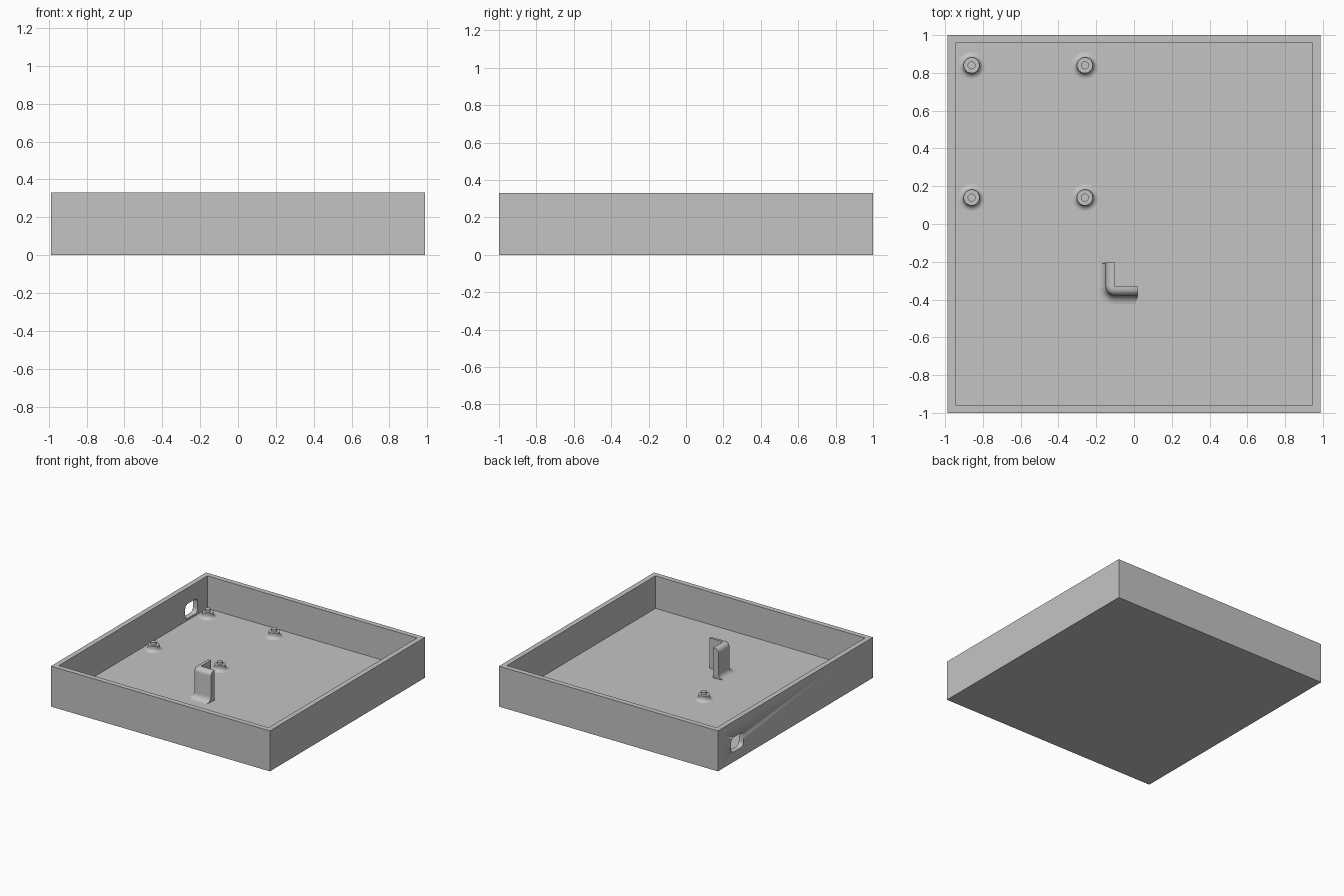
import bpy
import bmesh
import math
from mathutils import Matrix, Vector

if "Cube" in bpy.data.objects:
    bpy.data.objects.remove(bpy.data.objects["Cube"], do_unlink=True)

HALF_X, HALF_Y, HEIGHT = 0.988, 1.0, 0.33
WALL, FLOOR = 0.06, 0.065

grey = bpy.data.materials.new("plain grey")
grey.use_nodes = True
grey.diffuse_color = (0.55, 0.55, 0.55, 1)
grey.node_tree.nodes["Principled BSDF"].inputs["Base Color"].default_value = (0.55, 0.55, 0.55, 1)


def finish(name, bm):
    """Turn a bmesh into a named, coloured object with sharp edges kept."""
    bmesh.ops.recalc_face_normals(bm, faces=bm.faces[:])
    mesh = bpy.data.meshes.new(name)
    bm.to_mesh(mesh)
    bm.free()
    mesh.materials.append(grey)
    obj = bpy.data.objects.new(name, mesh)
    bpy.context.collection.objects.link(obj)
    bpy.ops.object.select_all(action='DESELECT')
    obj.select_set(True)
    bpy.context.view_layer.objects.active = obj
    bpy.ops.object.shade_smooth_by_angle(angle=math.radians(35))
    return obj


def box(size, centre):
    bm = bmesh.new()
    matrix = Matrix.Translation(centre) @ Matrix.Diagonal((*size, 1))
    bmesh.ops.create_cube(bm, size=1, matrix=matrix)
    return bm


def loft(rings):
    """Skin closed rings of points and cap both ends."""
    bm = bmesh.new()
    rows = [[bm.verts.new(p) for p in ring] for ring in rings]
    count = len(rows[0])
    for low, high in zip(rows, rows[1:]):
        for i in range(count):
            j = (i + 1) % count
            bm.faces.new((low[i], low[j], high[j], high[i]))
    bm.faces.new(rows[0])
    bm.faces.new(rows[-1])
    return bm


# Open tray: inset the top face, then sink it to floor level
bm = box((2 * HALF_X, 2 * HALF_Y, HEIGHT), (0, 0, HEIGHT / 2))
top = max(bm.faces, key=lambda f: f.calc_center_median().z)
bmesh.ops.inset_individual(bm, faces=[top], thickness=WALL)
sunk = bmesh.ops.extrude_discrete_faces(bm, faces=[top])["faces"][0]
bmesh.ops.translate(bm, verts=sunk.verts[:], vec=(0, 0, FLOOR - HEIGHT))
tray = finish("tray", bm)

# Rounded cable port through the side wall
bm = box((0.2, 0.16, 0.12), (-HALF_X, 0.75, 0.14))
long_edges = [e for e in bm.edges if abs(e.verts[0].co.x - e.verts[1].co.x) > 0.1]
bmesh.ops.bevel(bm, geom=long_edges, offset=0.035, segments=6, profile=0.5, affect='EDGES')
cutter = finish("port_cutter", bm)
cutter.hide_render = True
cut = tray.modifiers.new("port", 'BOOLEAN')
cut.operation = 'DIFFERENCE'
cut.solver = 'EXACT'
cut.object = cutter
bpy.context.view_layer.objects.active = tray
bpy.ops.object.modifier_apply(modifier=cut.name)
bpy.data.objects.remove(cutter, do_unlink=True)


# Standoffs: flared foot, shoulder and locating pin
def standoff(name, x, y, sides=32):
    fillet = 0.03
    profile = [(0.042 + fillet, FLOOR - 0.005)]
    for i in range(7):
        a = i / 6 * math.pi / 2
        profile.append((0.042 + fillet * (1 - math.sin(a)), FLOOR + fillet * (1 - math.cos(a))))
    profile += [(0.042, 0.108), (0.021, 0.108), (0.021, 0.13)]
    turns = [2 * math.pi * i / sides for i in range(sides)]
    finish(name, loft([[(x + r * math.cos(t), y + r * math.sin(t), z) for t in turns]
                       for r, z in profile]))


for row, y in (("front", 0.14), ("back", 0.84)):
    for side, x in (("right", -0.86), ("left", -0.26)):
        standoff(f"{row}_{side}_standoff", x, y)


# Corner post: L-shaped section, filleted at the foot and rounded over on top
LEFT, FRONT, END_X, END_Y = -0.15, -0.378, 0.02, -0.205
THICK, ROUND = 0.048, 0.048


def post_ring(d, z):
    """L outline whose outer side is pushed out by d."""
    pull = 0.25 * max(d, 0)
    centre = Vector((LEFT + ROUND, FRONT + ROUND))
    radius = ROUND + d
    ring = [(LEFT + THICK, END_Y), (LEFT - d, END_Y - pull)]
    for i in range(9):
        a = math.pi + i / 8 * math.pi / 2
        ring.append((centre.x + radius * math.cos(a), centre.y + radius * math.sin(a)))
    ring += [(END_X - pull, FRONT - d), (END_X, FRONT + THICK), (LEFT + THICK, FRONT + THICK)]
    return [(x, y, z) for x, y in ring]


FOOT, CROWN, POST_TOP = 0.045, 0.036, 0.312
rings = [post_ring(FOOT, FLOOR - 0.005)]
steps = [i / 6 * math.pi / 2 for i in range(7)]
rings += [post_ring(FOOT * (1 - math.sin(a)), FLOOR + FOOT * (1 - math.cos(a))) for a in steps]
rings += [post_ring(-CROWN * (1 - math.cos(a)), POST_TOP - CROWN * (1 - math.sin(a))) for a in steps]
finish("corner_post", loft(rings))
